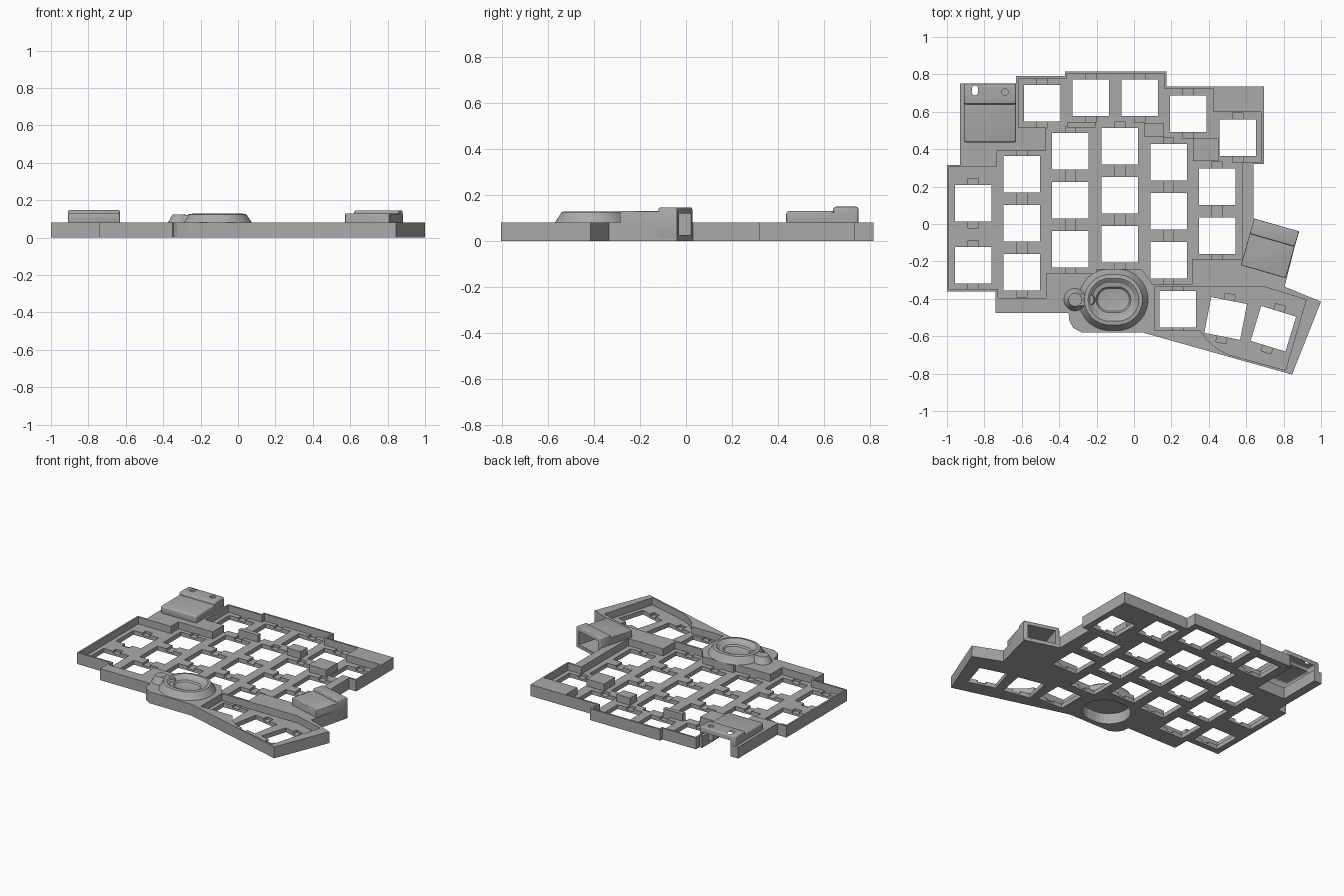
import bpy, bmesh, math
from mathutils import Matrix, Vector

if "Cube" in bpy.data.objects:
    bpy.data.objects.remove(bpy.data.objects["Cube"])

grey = bpy.data.materials.new("matte grey")
grey.use_nodes = True
grey.diffuse_color = (0.4, 0.4, 0.4, 1)
grey.node_tree.nodes["Principled BSDF"].inputs["Base Color"].default_value = (0.4, 0.4, 0.4, 1)

TOP, PLATE, STEP, HOLE = 0.08, 0.03, 0.014, 0.195


def finish(name, bm):
    bmesh.ops.recalc_face_normals(bm, faces=bm.faces)
    mesh = bpy.data.meshes.new(name)
    bm.to_mesh(mesh)
    bm.free()
    obj = bpy.data.objects.new(name, mesh)
    bpy.context.collection.objects.link(obj)
    mesh.materials.append(grey)
    return obj


def loft(bm, rings):
    """Skin a stack of rings and cap both ends."""
    loops = [[bm.verts.new(p) for p in ring] for ring in rings]
    for a, b in zip(loops, loops[1:]):
        for i in range(len(a)):
            j = (i + 1) % len(a)
            bm.faces.new((a[i], a[j], b[j], b[i]))
    bm.faces.new(loops[0])
    bm.faces.new(loops[-1])


def prism(name, outline, z0, z1):
    bm = bmesh.new()
    loft(bm, [[(x, y, z) for x, y in outline] for z in (z0, z1)])
    return finish(name, bm)


def boxes(name, specs):
    """Each spec: centre x, y, width, depth, bottom, top, turn in degrees."""
    bm = bmesh.new()
    for x, y, w, d, z0, z1, turn in specs:
        m = (Matrix.Translation((x, y, (z0 + z1) / 2))
             @ Matrix.Rotation(math.radians(turn), 4, 'Z')
             @ Matrix.Diagonal((w, d, z1 - z0, 1)))
        bmesh.ops.create_cube(bm, size=1, matrix=m)
    return finish(name, bm)


def stadium(cx, cy, half, r, z, n=32):
    ring = []
    for i in range(n):
        a = 2 * math.pi * (i + 0.5) / n
        ring.append((cx + math.copysign(half, math.cos(a)) + r * math.cos(a),
                     cy + r * math.sin(a), z))
    return ring


def bake(obj):
    mesh = bpy.data.meshes.new_from_object(
        obj.evaluated_get(bpy.context.evaluated_depsgraph_get()))
    obj.modifiers.clear()
    obj.data = mesh


def combine(obj, others, operation='DIFFERENCE'):
    for other in others:
        mod = obj.modifiers.new("cut", 'BOOLEAN')
        mod.operation = operation
        mod.solver = 'EXACT'
        mod.use_self = True
        mod.object = other
        bake(obj)
        bpy.data.objects.remove(other)


def bevel(obj, width):
    mod = obj.modifiers.new("bevel", 'BEVEL')
    mod.width = width
    mod.segments = 3
    bake(obj)


def smooth(obj):
    bpy.ops.object.select_all(action='DESELECT')
    obj.select_set(True)
    bpy.context.view_layer.objects.active = obj
    bpy.ops.object.shade_smooth_by_angle(angle=math.radians(25))


# Case outline, key pocket and thumb pocket
outline = [(-.93, .75), (-.63, .75), (-.63, .79), (-.37, .79), (-.37, .815), (.175, .815),
           (.175, .735), (.695, .735), (.695, .32), (.64, .32), (.64, .03), (.88, -.04),
           (.805, -.335), (1, -.415), (.845, -.805), (.045, -.58), (-.28, -.58),
           (-.325, -.555), (-.345, -.52), (-.35, -.475), (-.74, -.475), (-.74, -.36),
           (-1, -.36), (-1, .315), (-.93, .315)]
pocket = [(-.988, .305), (-.735, .305), (-.735, .39), (-.47, .39), (-.47, .515),
          (-.618, .515), (-.618, .778), (-.358, .778), (-.358, .803), (.163, .803),
          (.163, .723), (.425, .723), (.425, .6), (.683, .6), (.683, .332), (.58, .332),
          (.58, -.19), (.31, -.19), (.31, -.323), (.1, -.323), (.04, -.24), (-.2, -.24),
          (-.2, -.265), (-.47, -.265), (-.47, -.395), (-.728, -.395), (-.728, -.348),
          (-.988, -.348)]
thumb = [(.11, -.337), (.7, -.337), (.92, -.405), (.81, -.782), (.51, -.7), (.45, -.67),
         (.39, -.62), (.355, -.57), (.11, -.57)]
case = prism("case", outline, 0, TOP)

# Switch positions: staggered columns, top row, thumb cluster
columns = [(-.86, .11, 2), (-.6, .265, 3), (-.34, .39, 3), (-.075, .415, 3),
           (.185, .33, 3), (.445, .2, 2)]
keys = [(x, y - .262 * i, 0) for x, y, n in columns for i in range(n)]
keys[1] = (-.86, -.22, 0)
keys += [(-.49, .645, 0), (-.23, .675, 0), (.03, .675, 0), (.29, .59, 0), (.555, .46, 0)]
keys += [(.235, -.455, 0), (.49, -.505, -11), (.745, -.56, -17)]

hub_x, hub_y = -.11, -.405
bm = bmesh.new()
loft(bm, [stadium(hub_x, hub_y, .02, .14, z) for z in (-.1, .2)])
hub_cavity = finish("hub_cavity", bm)
combine(case, [
    prism("pocket_cutter", pocket, PLATE, .2),
    prism("thumb_cutter", thumb, PLATE, .2),
    boxes("clip_cutter", [(x, y, .055, HOLE + .07, STEP, PLATE + .001, t) for x, y, t in keys]),
    boxes("switch_cutter", [(x, y, HOLE, HOLE, -.1, PLATE + .01, t) for x, y, t in keys]),
    hub_cavity,
    boxes("controller_cutter", [(-.76, .61, .22, .32, -.1, .2, 0)]),
    boxes("socket_cutter", [(.727, -.13, .23, .24, .012, .2, -16)]),
])

# Blocks standing on the plate
boxes("plate_blocks", [(-.28, .53, .15, .03, .01, TOP, 0),
                       (.108, .503, .105, .075, .01, TOP, 0),
                       (.383, .398, .135, .125, .01, TOP, 0)])

# Controller cover with a raised rear band, reset hole and slot
cover = boxes("controller_cover", [(-.77, .593, .28, .315, .07, .13, 0)])
bevel(cover, .014)
band = boxes("band", [(-.77, .695, .28, .11, .07, .148, 0)])
bevel(band, .012)
combine(cover, [band], 'UNION')
bm = bmesh.new()
loft(bm, [stadium(-.69, .705, 0, .018, z, 16) for z in (.05, .2)])
loft(bm, [[(-.85 + (y - .715), .715 + (x + .85), z)
           for x, y, z in stadium(-.85, .715, .01, .017, z, 16)] for z in (.05, .2)])
combine(cover, [boxes("cover_cavity", [(-.76, .61, .22, .32, 0, .112, 0)]),
                finish("cover_holes", bm)])
smooth(cover)

# Angled cable socket housing, open at its rear end
socket = boxes("socket_housing", [(.727, -.13, .25, .26, .01, .13, -16)])
bevel(socket, .006)
lip = boxes("socket_lip", [(.751, -.046, .25, .085, .01, .145, -16)])
bevel(lip, .008)
combine(socket, [lip], 'UNION')
combine(socket, [boxes("socket_cavity", [(.735, -.1, .19, .27, .025, .118, -16)])])
smooth(socket)
# Matching opening through the case wall
combine(case, [boxes("wall_cutter", [(.757, -.02, .19, .2, .025, .118, -16)])])

# Pointing hub: flared rim, shallow bowl and central dip
bm = bmesh.new()
rings = [(.02, .165, .074), (.02, .165, .08), (.02, .135, .125), (.02, .115, .128),
         (.02, .108, .124), (.022, .09, .108), (.025, .068, .104), (.025, .06, .094),
         (.03, .04, .09)]
loft(bm, [stadium(hub_x, hub_y, h, r, z, 48) for h, r, z in rings])
smooth(finish("pointing_hub", bm))
bm = bmesh.new()
loft(bm, [stadium(-.315, hub_y, 0, r, z) for r, z in ((.06, .074), (.06, .08), (.035, .124))])
loft(bm, [[(x + dx, y, z) for x, y, z in stadium(-.275, hub_y, .03, r, z)]
          for r, z, dx in ((.05, .074, 0), (.05, .08, 0), (.03, .122, 0))])
smooth(finish("hub_side_knob", bm))
